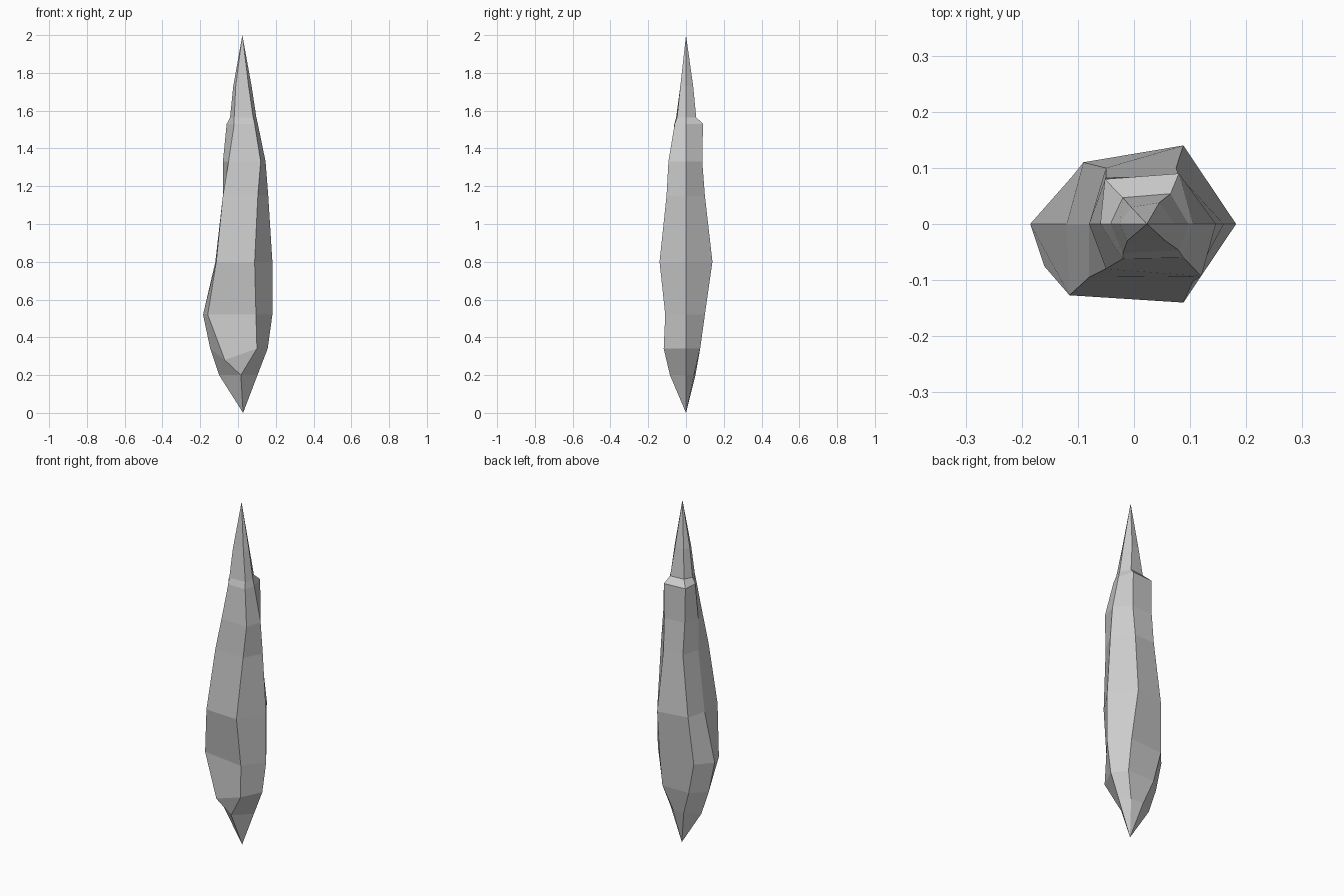
import bpy, bmesh

# Six-sided cross-sections, bottom to top:
# (z, left x, right x, front-left, front-right, back-right, back-left)
rings = [
    (0.20, -0.10, 0.103, (0.015, -0.085), (0.015, -0.085), (0.055, 0.042), (-0.02, 0.05)),
    (0.34, -0.147, 0.157, (-0.07, -0.10), (0.10, -0.118), (0.10, 0.075), (-0.07, 0.075)),
    (0.52, -0.185, 0.182, (-0.16, -0.075), (0.095, -0.11), (0.10, 0.10), (-0.11, 0.085)),
    (0.80, -0.12, 0.182, (-0.115, -0.127), (0.088, -0.14), (0.088, 0.14), (-0.09, 0.11)),
    (1.15, -0.08, 0.16, (-0.08, -0.095), (0.105, -0.103), (0.075, 0.10), (-0.05, 0.10)),
    (1.33, -0.08, 0.146, (-0.05, -0.08), (0.12, -0.093), (0.08, 0.086), (-0.05, 0.083)),
    (1.53, -0.06, 0.105, (-0.02, -0.062), (0.088, -0.06), (0.08, 0.09), (-0.052, 0.08)),
    (1.565, -0.042, 0.097, (-0.02, -0.052), (0.08, -0.047), (0.065, 0.054), (-0.02, 0.047)),
    (1.73, -0.025, 0.072, (-0.012, -0.03), (0.056, -0.03), (0.045, 0.038), (-0.005, 0.03)),
]

bm = bmesh.new()
loops = []
for z, left, right, fl, fr, br, bl in rings:
    pts = [(left, 0), fl, fr, (right, 0), br, bl]
    loops.append([bm.verts.new((x, y, z)) for x, y in pts])
loops[1][1].co.z = 0.28  # chipped lower front-left corner

# Shard sides and the two pointed ends
bottom = bm.verts.new((0.027, 0, 0))
top = bm.verts.new((0.023, 0, 2))
for i in range(6):
    j = (i + 1) % 6
    for a, b in zip(loops, loops[1:]):
        bm.faces.new((a[i], a[j], b[j], b[i]))
    bm.faces.new((loops[0][j], loops[0][i], bottom))
    bm.faces.new((loops[-1][i], loops[-1][j], top))

bmesh.ops.remove_doubles(bm, verts=bm.verts, dist=0.0005)
bmesh.ops.recalc_face_normals(bm, faces=bm.faces)

mesh = bpy.data.meshes.new("crystal_shard")
bm.to_mesh(mesh)
bm.free()
bpy.context.collection.objects.link(bpy.data.objects.new("crystal_shard", mesh))
